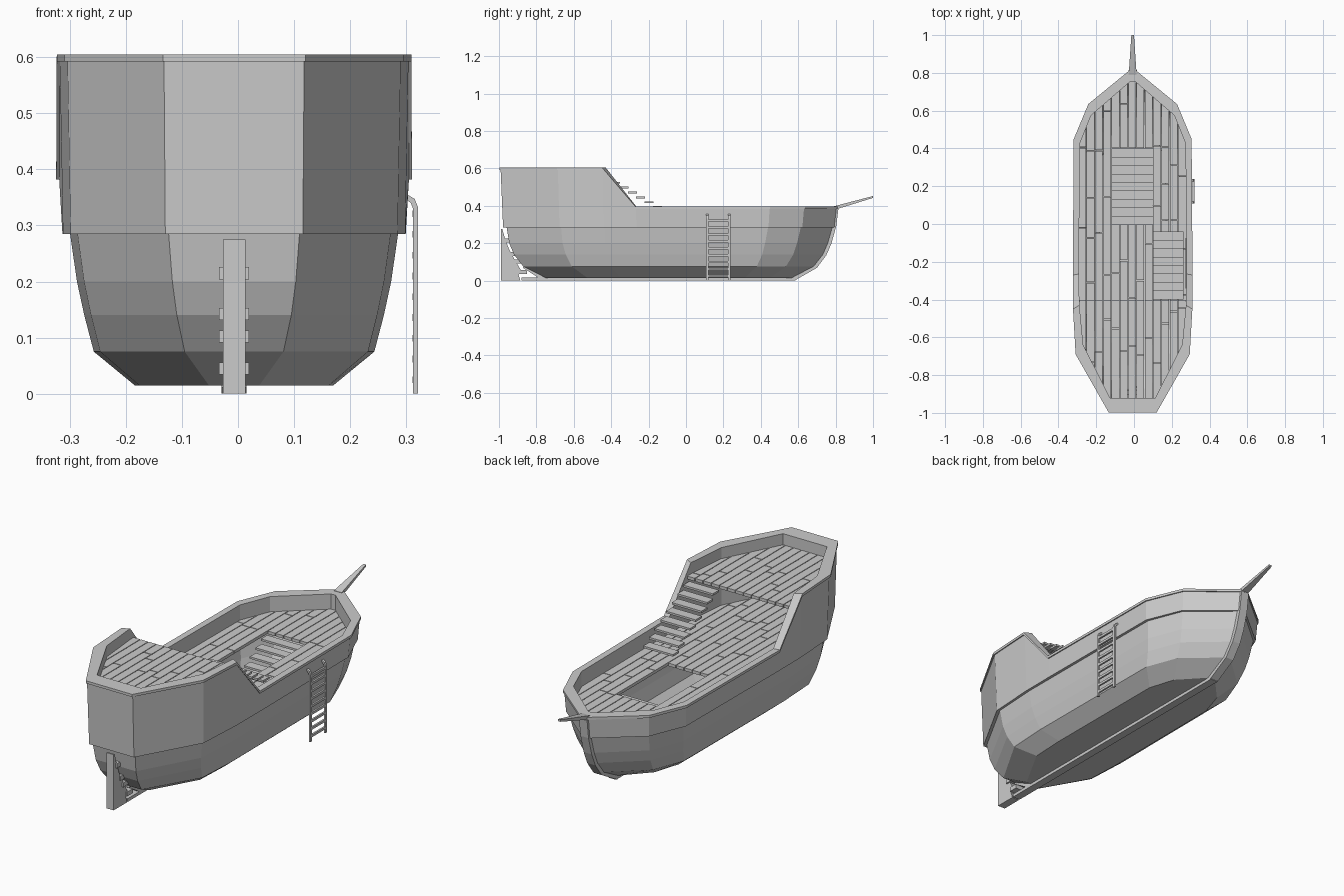
import bpy, bmesh, random
from mathutils import Vector

if "Cube" in bpy.data.objects:
    bpy.data.objects.remove(bpy.data.objects["Cube"])

random.seed(4)
CX = -0.007  # hull centre line


def finish(name, bm):
    bmesh.ops.recalc_face_normals(bm, faces=bm.faces[:])
    me = bpy.data.meshes.new(name)
    bm.to_mesh(me)
    bm.free()
    ob = bpy.data.objects.new(name, me)
    bpy.context.collection.objects.link(ob)
    return ob


def mirror_ring(pts):
    """Right-hand points, stern to bow, turned into a full closed ring."""
    right = [(CX + x, y, z) for x, y, z in pts]
    left = [(CX - x, y, z) for x, y, z in reversed(pts)]
    return right + left


def loft(name, rings, wrap=False, cap=False):
    bm = bmesh.new()
    vs = [[bm.verts.new(p) for p in r] for r in rings]
    n = len(vs[0])
    pairs = list(zip(vs, vs[1:])) + ([(vs[-1], vs[0])] if wrap else [])
    for a, b in pairs:
        for i in range(n):
            j = (i + 1) % n
            bm.faces.new((a[i], a[j], b[j], b[i]))
    if cap:
        bm.faces.new(vs[0])
    return finish(name, bm)


def box(bm, x0, x1, y0, y1, z0, z1):
    r = bmesh.ops.create_cube(bm, size=1)
    for v in r['verts']:
        v.co = ((x0 + x1) / 2 + v.co.x * (x1 - x0),
                (y0 + y1) / 2 + v.co.y * (y1 - y0),
                (z0 + z1) / 2 + v.co.z * (z1 - z0))


def side_plate(name, prof, half):
    """Extrude a (y, z) profile across the centre line."""
    bm = bmesh.new()
    f = bm.faces.new([bm.verts.new((CX - half, y, z)) for y, z in prof])
    r = bmesh.ops.extrude_face_region(bm, geom=[f])
    for v in r['geom']:
        if isinstance(v, bmesh.types.BMVert):
            v.co.x += 2 * half
    return finish(name, bm)


# Lower hull: z, max half width, stern half width, stern y, bow y
levels = [(0.015, 0.177, 0.045, -0.75, 0.58), (0.075, 0.25, 0.088, -0.87, 0.69),
          (0.14, 0.267, 0.102, -0.92, 0.74), (0.2, 0.28, 0.11, -0.945, 0.765),
          (0.29, 0.293, 0.117, -0.96, 0.79)]
shape = [(0.955, -0.69), (1, -0.45), (0.985, 0.45), (0.75, 0.63), (0.05, 0.81)]
rings = []
for z, w, ws, ys, yb in levels:
    pts = [(ws, ys, z)]
    pts += [(f * w, ys + (y + 0.99) / 1.8 * (yb - ys), z) for f, y in shape]
    rings.append(mirror_ring(pts))
loft("lower_hull", rings, cap=True)

# Upper hull: rail outer edge, rail inner edge and rail height per station
HI, LO = 0.605, 0.395
outer = [(0.127, -0.998), (0.302, -0.69), (0.316, -0.45), (0.317, -0.27),
         (0.312, 0.45), (0.235, 0.635), (0.015, 0.815)]
inner = [(0.12, -0.92), (0.262, -0.64), (0.282, -0.43), (0.285, -0.265),
         (0.28, 0.425), (0.22, 0.575), (0.012, 0.755)]
top = [HI, HI, HI, LO, LO, LO, LO]


def ring(pts, zs, sx=1, sy=1):
    return mirror_ring([(x * sx, y * sy, z) for (x, y), z in zip(pts, zs)])


under = [z - 0.013 for z in top]
loft("upper_hull", [ring(outer, [0.285] * 7, 0.965, 0.98), ring(outer, under, 0.983, 0.993),
                    ring(inner, under), ring(inner, [0.285] * 7)], wrap=True)
loft("rail", [ring(outer, under), ring(outer, top), ring(inner, top), ring(inner, under)], wrap=True)


# Planked decks, each plank clipped to the inner outline
HATCH = (-0.12, 0.10, 0.0, 0.4)


def deck(name, z, y0, y1, hatch=None):
    bm = bmesh.new()
    outline = mirror_ring([(x + 0.004, y, z) for x, y in inner])
    pitch, gap = 0.044, 0.0018
    for i in range(-5, 10):
        xa = -0.12 + pitch * i
        cuts = [(y0, y1)]
        if hatch and hatch[0] - 0.01 < xa < hatch[1] - 0.01:
            cuts = [(y0, hatch[2]), (hatch[3], y1)]
        for a, b in cuts:
            ys = [a]
            while ys[-1] < b - 0.35:
                ys.append(ys[-1] + random.uniform(0.18, 0.5))
            ys = [y for y in ys if y < b - 0.03] + [b]
            for p, q in zip(ys, ys[1:]):
                pb = bmesh.new()
                pb.faces.new([pb.verts.new(v) for v in outline])
                for co, no in (((xa + gap, 0, 0), (-1, 0, 0)), ((xa + pitch - gap, 0, 0), (1, 0, 0)),
                               ((0, p + gap, 0), (0, -1, 0)), ((0, q - gap, 0), (0, 1, 0))):
                    bmesh.ops.bisect_plane(pb, geom=pb.verts[:] + pb.edges[:] + pb.faces[:],
                                           plane_co=co, plane_no=no, clear_outer=True)
                for f in pb.faces:
                    vs = [v.co.copy() for v in f.verts]
                    t = [bm.verts.new(v) for v in vs]
                    u = [bm.verts.new(v - Vector((0, 0, 0.015))) for v in vs]
                    bm.faces.new(t)
                    bm.faces.new(u[::-1])
                    for k in range(len(t)):
                        m = (k + 1) % len(t)
                        bm.faces.new((t[k], u[k], u[m], t[m]))
                pb.free()
    return finish(name, bm)


deck("main_deck", 0.32, -0.93, 0.76, HATCH)
deck("stern_deck", 0.55, -0.93, -0.4)


# Floating-tread stairs
def stairs(name, x0, x1, y0, dy, z0, dz, n):
    bm = bmesh.new()
    for i in range(n):
        ya, yb = sorted((y0 + dy * i, y0 + dy * (i + 1.08)))
        z = z0 + dz * i
        box(bm, x0, x1, ya, yb, z - 0.01, z)
    return finish(name, bm)


stairs("stern_stairs", 0.10, 0.262, -0.4, 0.0445, 0.528, -0.026, 8)
stairs("hatch_stairs", -0.12, 0.10, 0.4, -0.0445, 0.30, -0.027, 9)

# Keel and stem
side_plate("keel", [(-0.88, 0), (0.585, 0), (0.585, 0.02), (-0.74, 0.02), (-0.86, 0.075),
                    (-0.875, 0.07), (-0.79, 0.016), (-0.88, 0.016)], 0.02)
stem = [(0.58, 0.0), (0.70, 0.068), (0.75, 0.135), (0.778, 0.2), (0.803, 0.29), (0.815, 0.385)]
side_plate("stem", stem + [(y - 0.03, z + 0.012 if z < 0.3 else z) for y, z in reversed(stem)], 0.022)

# Rudder with hinges
side_plate("rudder", [(-0.99, 0), (-0.885, 0), (-0.895, 0.03), (-0.882, 0.055), (-0.915, 0.11),
                      (-0.945, 0.165), (-0.965, 0.215), (-0.982, 0.275), (-0.99, 0.275)], 0.02)
bm = bmesh.new()
for y, z in ((-0.955, 0.215), (-0.925, 0.142), (-0.905, 0.102), (-0.875, 0.045)):
    box(bm, CX - 0.027, CX + 0.027, y - 0.02, y + 0.025, z - 0.011, z + 0.011)
finish("rudder_hinges", bm)

# Bowsprit
bm = bmesh.new()
box(bm, -1, 1, 0, 1, -1, 1)
for v in bm.verts:
    tip = v.co.y > 0.5
    r, y, z = (0.007, 1.0, 0.447) if tip else (0.021, 0.79, 0.387)
    v.co = (CX + v.co.x * r, y, z + v.co.z * (0.005 if tip else 0.01))
finish("bowsprit", bm)

# Side ladder: bent rails and rungs
bm = bmesh.new()
path = [(0.285, 0.358), (0.297, 0.355), (0.31, 0.347), (0.316, 0.332), (0.316, 0.0)]
inside = [(0.285, 0.348), (0.295, 0.346), (0.303, 0.34), (0.307, 0.33), (0.307, 0.0)]
for y in (0.108, 0.225):
    a = [[bm.verts.new((x + 0.005, y + d, z)) for x, z in path] for d in (0, 0.012)]
    b = [[bm.verts.new((x + 0.005, y + d, z)) for x, z in inside] for d in (0, 0.012)]
    strips = [a[0], a[1], b[1], b[0]]
    for k in range(4):
        s, t = strips[k], strips[(k + 1) % 4]
        for i in range(4):
            bm.faces.new((s[i], s[i + 1], t[i + 1], t[i]))
    bm.faces.new([s[0] for s in strips])
    bm.faces.new([s[-1] for s in strips])
for i in range(9):
    z = 0.025 + i * 0.037
    box(bm, 0.311, 0.32, 0.115, 0.23, z - 0.006, z + 0.006)
finish("side_ladder", bm)
